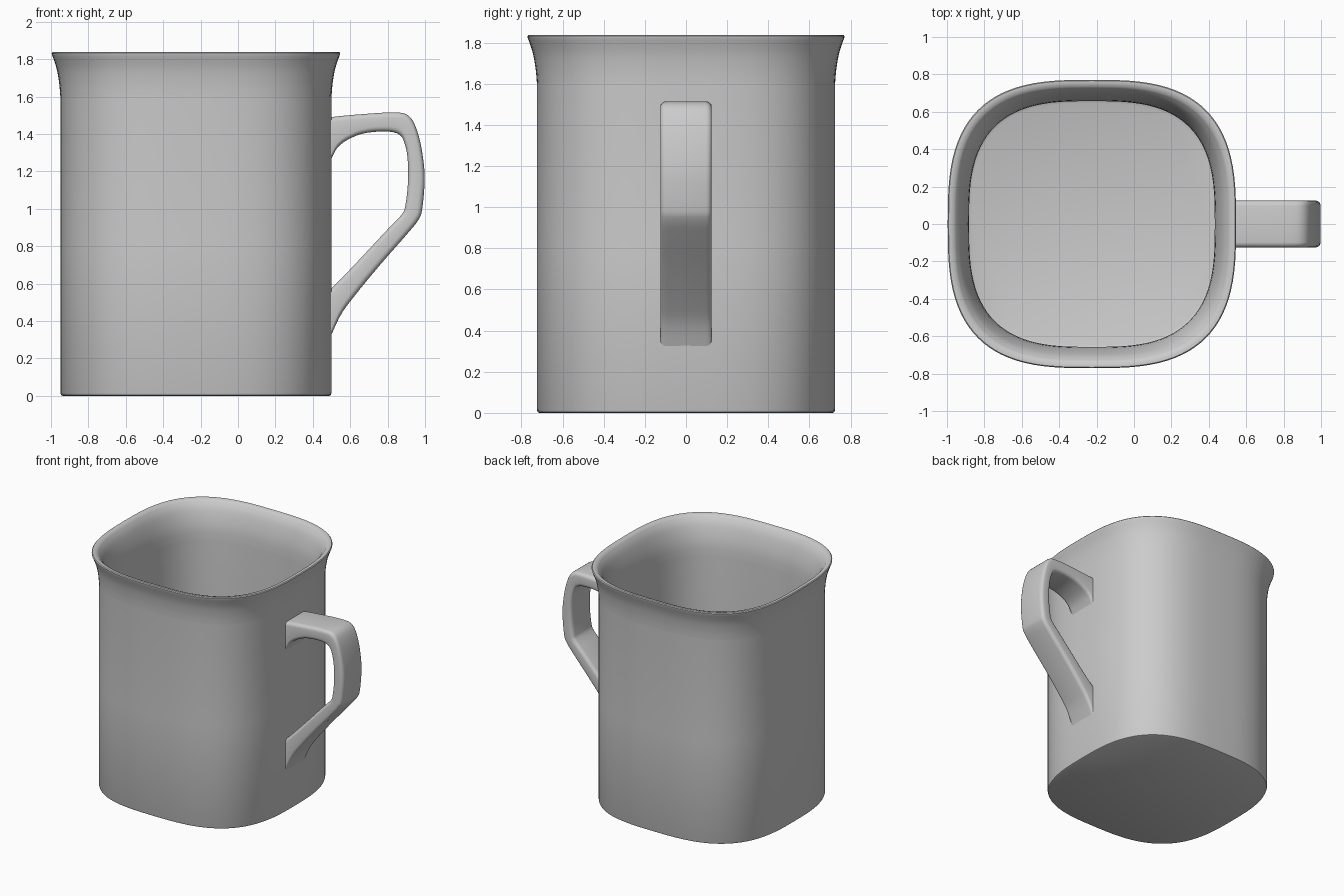
import bpy
import math

old = bpy.data.objects.get("Cube")
if old:
    bpy.data.objects.remove(old, do_unlink=True)

GREY = (0.6, 0.6, 0.6, 1)
glaze = bpy.data.materials.new("grey glaze")
glaze.use_nodes = True
glaze.diffuse_color = GREY
glaze.node_tree.nodes["Principled BSDF"].inputs["Base Color"].default_value = GREY


def loft(name, rings, angle):
    """Skin a list of equal closed rings, cap both ends and shade smooth."""
    n = len(rings[0])
    verts = [p for ring in rings for p in ring]
    faces = [(a * n + i, a * n + (i + 1) % n, (a + 1) * n + (i + 1) % n, (a + 1) * n + i)
             for a in range(len(rings) - 1) for i in range(n)]
    faces += [tuple(reversed(range(n))), tuple(range(len(verts) - n, len(verts)))]
    mesh = bpy.data.meshes.new(name)
    mesh.from_pydata(verts, [], faces)
    mesh.materials.append(glaze)
    obj = bpy.data.objects.new(name, mesh)
    bpy.context.collection.objects.link(obj)
    bpy.ops.object.select_all(action="DESELECT")
    obj.select_set(True)
    bpy.context.view_layer.objects.active = obj
    bpy.ops.object.mode_set(mode="EDIT")
    bpy.ops.mesh.select_all(action="SELECT")
    bpy.ops.mesh.normals_make_consistent(inside=False)
    bpy.ops.object.mode_set(mode="OBJECT")
    bpy.ops.object.shade_smooth_by_angle(angle=math.radians(angle))
    return obj


def spline(points, steps):
    """Catmull-Rom curve through points of any dimension."""
    pts = [points[0]] + points + [points[-1]]
    out = []
    for a, b, c, d in zip(pts, pts[1:], pts[2:], pts[3:]):
        for s in range(steps):
            t = s / steps
            out.append([0.5 * (2 * q + (r - p) * t + (2 * p - 5 * q + 4 * r - w) * t * t
                               + (3 * q - p - 3 * r + w) * t ** 3)
                        for p, q, r, w in zip(a, b, c, d)])
    return out + [list(points[-1])]


def power(v, e):
    return math.copysign(abs(v) ** e, v)


def squircle(radius, z, count=96, exponent=2 / 2.95):
    angles = [math.tau * i / count for i in range(count)]
    return [(radius * power(math.cos(a), exponent) - 0.225,
             radius * power(math.sin(a), exponent), z) for a in angles]


# Cup: outer wall, flared lip, inner wall and floor as one profile (radius, height)
outer = [(0.713, 0), (0.721, 0.004), (0.725, 0.015), (0.725, 0.8)]
flare = spline([(0.725, 1.6), (0.731, 1.67), (0.745, 1.75), (0.77, 1.825)], 4)
lip = [(0.771, 1.832), (0.766, 1.838), (0.755, 1.838)]
inside = spline([(0.735, 1.832), (0.705, 1.79), (0.68, 1.72), (0.663, 1.64), (0.657, 1.55)], 3)
floor = [(0.657, 0.8), (0.657, 0.075), (0.645, 0.07)]
loft("cup", [squircle(r, z) for r, z in outer + flare + lip + inside + floor], 40)

# Handle: matching outer and inner edge points (outer x, z, inner x, z)
edges = [
    (0.46, 1.485, 0.46, 1.17), (0.5, 1.49, 0.5, 1.27), (0.56, 1.497, 0.55, 1.345),
    (0.68, 1.507, 0.66, 1.4), (0.82, 1.515, 0.79, 1.413), (0.9, 1.505, 0.865, 1.395),
    (0.945, 1.45, 0.895, 1.335), (0.98, 1.33, 0.908, 1.25), (0.998, 1.17, 0.908, 1.13),
    (0.985, 1, 0.895, 1.02), (0.963, 0.938, 0.877, 0.972), (0.9, 0.86, 0.8, 0.89),
    (0.76, 0.7, 0.66, 0.74), (0.62, 0.53, 0.56, 0.635), (0.54, 0.415, 0.5, 0.575),
    (0.46, 0.23, 0.46, 0.54),
]
HALF_WIDTH, ROUND = 0.125, 0.028


def handle_section(ox, oz, ix, iz):
    """Rounded rectangle spanning the outer and inner edges."""
    mx, mz = (ox + ix) / 2, (oz + iz) / 2
    half = math.hypot(ox - ix, oz - iz) / 2
    ux, uz = (ox - mx) / half, (oz - mz) / half
    ring = []
    for corner, (sy, sn) in enumerate([(1, 1), (-1, 1), (-1, -1), (1, -1)]):
        for k in range(5):
            a = math.pi / 2 * (corner + k / 4)
            y = sy * (HALF_WIDTH - ROUND) + ROUND * math.cos(a)
            h = sn * (half - ROUND) + ROUND * math.sin(a)
            ring.append((mx + ux * h, y, mz + uz * h))
    return ring


loft("handle", [handle_section(*e) for e in spline(edges, 4)], 50)
